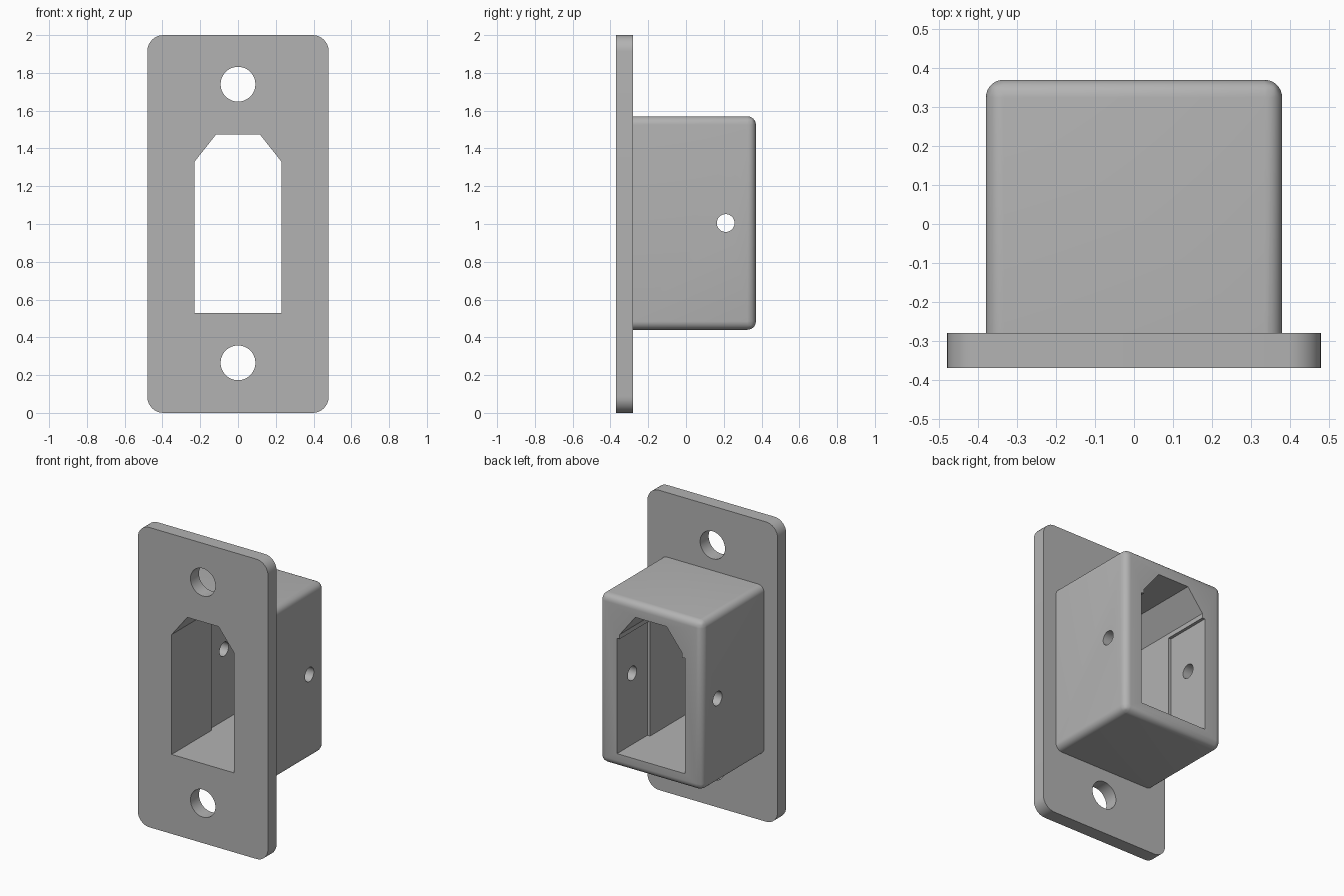
import bpy
import bmesh
import math
from mathutils import Matrix

cube = bpy.data.objects.get("Cube")
if cube:
    bpy.data.objects.remove(cube, do_unlink=True)

# Key depths along y
FRONT, PLATE_BACK, STEP, BACK = -0.37, -0.28, 0.05, 0.37

grey = bpy.data.materials.new("plain grey")
grey.use_nodes = True
grey.diffuse_color = (0.45, 0.45, 0.45, 1)
grey.node_tree.nodes["Principled BSDF"].inputs["Base Color"].default_value = (0.45, 0.45, 0.45, 1)


def finish(name, bm):
    bmesh.ops.recalc_face_normals(bm, faces=bm.faces)
    mesh = bpy.data.meshes.new(name)
    bm.to_mesh(mesh)
    bm.free()
    mesh.materials.append(grey)
    obj = bpy.data.objects.new(name, mesh)
    bpy.context.collection.objects.link(obj)
    return obj


def extrude_profile(name, profile, y0, y1, radius=0, round_back=False):
    """Extrude an (x, z) outline along y, optionally rounding its edges."""
    bm = bmesh.new()
    face = bm.faces.new([bm.verts.new((x, y0, z)) for x, z in profile])
    moved = bmesh.ops.extrude_face_region(bm, geom=[face])["geom"]
    for v in moved:
        if isinstance(v, bmesh.types.BMVert):
            v.co.y = y1
    if radius:
        def chosen(edge):
            ys = [v.co.y for v in edge.verts]
            return abs(ys[0] - ys[1]) > 0.01 or (round_back and min(ys) > y1 - 0.01)
        bmesh.ops.bevel(bm, geom=[e for e in bm.edges if chosen(e)], offset=radius,
                        segments=8, profile=0.5, affect='EDGES')
    return finish(name, bm)


def rectangle(half, low, high):
    return [(-half, low), (half, low), (half, high), (-half, high)]


def drill(name, axis, location, radius):
    bm = bmesh.new()
    turn = Matrix.Rotation(math.pi / 2, 4, 'X' if axis == 'Y' else 'Y')
    bmesh.ops.create_cone(bm, cap_ends=True, segments=48, radius1=radius, radius2=radius,
                          depth=1.2, matrix=Matrix.Translation(location) @ turn)
    return finish(name, bm)


def combine(target, tool, operation):
    mod = target.modifiers.new(tool.name, 'BOOLEAN')
    mod.operation, mod.object, mod.solver = operation, tool, 'EXACT'
    bpy.context.view_layer.objects.active = target
    bpy.ops.object.modifier_apply(modifier=mod.name)
    bpy.data.objects.remove(tool, do_unlink=True)


# Mounting plate joined to the rounded housing behind it
body = extrude_profile("socket_housing", rectangle(0.48, 0, 2), FRONT, PLATE_BACK, 0.085)
box = extrude_profile("box", rectangle(0.38, 0.44, 1.57), PLATE_BACK - 0.04, BACK, 0.045, True)
combine(body, box, 'UNION')

# Through opening with chamfered top corners
opening = [(-0.23, 0.53), (0.23, 0.53), (0.23, 1.33), (0.115, 1.475), (-0.115, 1.475), (-0.23, 1.33)]
combine(body, extrude_profile("opening", opening, -0.6, 0.6), 'DIFFERENCE')

# Wider pocket in the rear half
combine(body, extrude_profile("rear_pocket", rectangle(0.25, 0.53, 1.30), STEP, 0.6), 'DIFFERENCE')

# Two screw holes and the cross pin hole
for z in (0.265, 1.74):
    combine(body, drill("screw_hole", 'Y', (0, FRONT, z), 0.092), 'DIFFERENCE')
combine(body, drill("pin_hole", 'X', (0, 0.21, 1.005), 0.047), 'DIFFERENCE')

bpy.ops.object.select_all(action='DESELECT')
body.select_set(True)
bpy.context.view_layer.objects.active = body
bpy.ops.object.shade_smooth_by_angle(angle=math.radians(30))
